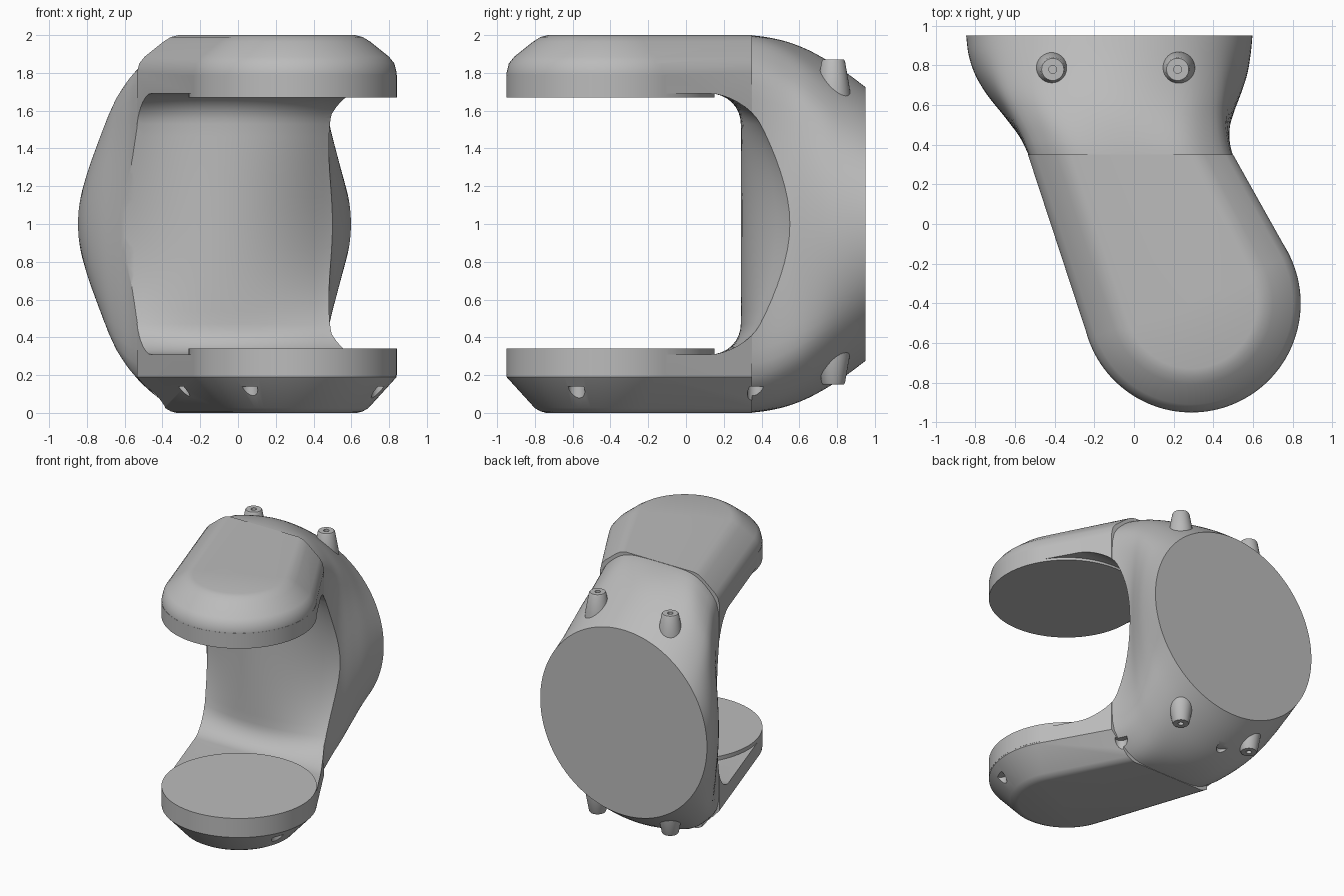
import bpy, bmesh, math
from mathutils import Vector, Matrix

if "Cube" in bpy.data.objects:
    bpy.data.objects.remove(bpy.data.objects["Cube"])

grey = bpy.data.materials.new("plain grey")
grey.use_nodes = True
GREY = (0.5, 0.5, 0.5, 1)
grey.diffuse_color = GREY
grey.node_tree.nodes["Principled BSDF"].inputs["Base Color"].default_value = GREY


def make(name, bm):
    bmesh.ops.recalc_face_normals(bm, faces=bm.faces)
    me = bpy.data.meshes.new(name)
    bm.to_mesh(me)
    bm.free()
    me.materials.append(grey)
    ob = bpy.data.objects.new(name, me)
    bpy.context.collection.objects.link(ob)
    return ob


def loft(name, rings):
    bm = bmesh.new()
    rows = [[bm.verts.new(p) for p in ring] for ring in rings]
    n = len(rows[0])
    for a, b in zip(rows, rows[1:]):
        for i in range(n):
            j = (i + 1) % n
            bm.faces.new((a[i], a[j], b[j], b[i]))
    bm.faces.new(rows[0])
    bm.faces.new(rows[-1])
    return make(name, bm)


def lathe(name, x, y, profile, sides=32):
    rings = [[(x + r * math.cos(math.tau * i / sides), y + r * math.sin(math.tau * i / sides), z)
              for i in range(sides)] for r, z in profile]
    return loft(name, rings)


def combine(target, other, operation):
    mod = target.modifiers.new(operation.lower(), 'BOOLEAN')
    mod.operation, mod.solver, mod.object = operation, 'EXACT', other
    bpy.context.view_layer.update()
    graph = bpy.context.evaluated_depsgraph_get()
    me = bpy.data.meshes.new_from_object(target.evaluated_get(graph))
    target.modifiers.clear()
    target.data = me
    bpy.data.objects.remove(other)


DX, DY, R = 0.29, -0.40, 0.55

# Front arm block: rounded plan outline stacked with chamfered rims
levels = [(0.21, 0), (0.18, 0.008), (0.15, 0.025), (0.02, 0.17), (0, 0.19),
          (0, 1.80), (0.012, 1.85), (0.04, 1.885), (0.14, 1.965), (0.18, 1.99), (0.22, 2.0)]
bm = bmesh.new()
for inset, z in levels:
    for i in range(96):
        a = math.tau * i / 96
        bm.verts.new((DX + (R - inset) * math.cos(a), DY + (R - inset) * math.sin(a), z))
    for x in (-0.535 + inset, 0.5 - inset):
        bm.verts.new((x, 0.35, z))
res = bmesh.ops.convex_hull(bm, input=bm.verts)
loose = [v for v in bm.verts if not v.link_faces]
bmesh.ops.delete(bm, geom=loose, context='VERTS')
bmesh.ops.dissolve_limit(bm, angle_limit=0.01, verts=bm.verts, edges=bm.edges)
link = make("link_body", bm)

# Rear housing: chamfered box section turning into the round mounting face
# each station: y, left, right, half height, boxiness
stations = [(0.22, -0.48, 0.55, 0.999, 1), (0.35, -0.533, 0.498, 0.998, 1),
            (0.45, -0.585, 0.485, 0.985, 0.9), (0.55, -0.66, 0.50, 0.96, 0.7),
            (0.65, -0.74, 0.537, 0.92, 0.47), (0.75, -0.80, 0.57, 0.865, 0.26),
            (0.85, -0.834, 0.588, 0.80, 0.1), (0.95, -0.847, 0.598, 0.725, 0)]


def smooth_stations(keys, steps):
    out = []
    for i in range(len(keys) - 1):
        p = [Vector(keys[min(max(i + k, 0), len(keys) - 1)]) for k in (-1, 0, 1, 2)]
        for s in range(steps):
            t = s / steps
            out.append(p[1] + 0.5 * t * ((p[2] - p[0]) + t * (2 * p[0] - 5 * p[1] + 4 * p[2] - p[3]
                       + t * (3 * (p[1] - p[2]) + p[3] - p[0]))))
    return out + [Vector(keys[-1])]


def section(y, left, right, h, box, n=112):
    c, w = (left + right) / 2, (right - left) / 2
    ring = []
    for i in range(n):
        a = math.tau * (i + 0.5) / n
        dx, dz = w * math.cos(a), h * math.sin(a)
        walls = (abs(dx) / w, abs(dz) / h, (abs(dx) + abs(dz)) / (w + h - 0.19))
        s = sum(q ** 24 for q in walls) ** (-1 / 24)
        s = 1 + (s - 1) * box
        ring.append((c + dx * s, y, 1 + dz * s))
    return ring


housing = loft("rear_housing", [section(*s) for s in smooth_stations(stations, 4)])
combine(link, housing, 'UNION')

# Opening between the arms, with filleted corners and a bowed back wall
TOP, WALL, FIL = 0.69, 0.29, 0.16
half = [(-1.5, TOP)]
for i in range(9):
    a = math.pi / 2 * (1 - i / 8)
    half.append((WALL - FIL + FIL * math.cos(a), TOP - FIL + FIL * math.sin(a)))
half += [(WALL, (TOP - FIL) * k / 8) for k in range(7, -1, -1)]
profile = half + [(y, -z) for y, z in reversed(half[:-1])]
rings = []
for i in range(49):
    x = -1.2 + 2.4 * i / 48
    bow = min(0.26, 0.75 * (x + 0.1) ** 2)
    rings.append([(x, y + (bow * (1 - (z / TOP) ** 2) if y > 0 else 0), 1 + z) for y, z in profile])
combine(link, loft("opening_cutter", rings), 'DIFFERENCE')

# Joint pads facing each other across the opening
for name, lo, hi in (("lower_pad", 0.2, 0.34), ("upper_pad", 1.67, 1.79)):
    combine(link, lathe(name, DX, DY, [(R + 0.001, lo), (R + 0.001, hi)], 128), 'UNION')

# Screw pockets around the bottom cover
for x, y in ((0.06, -0.85), (0.75, -0.58), (0.43, 0.37), (-0.3, -0.22), (-0.43, 0.35), (-0.2, 0.74)):
    combine(link, lathe("screw_pocket", x, y, [(0.045, -0.2), (0.045, 0.14)], 20), 'DIFFERENCE')

# Tapered screw bosses with a small hole, above and below the rear housing
boss = [(0.105, -0.32), (0.085, -0.14), (0.062, -0.01), (0.056, 0), (0.02, 0), (0.02, -0.03)]
for side, tip, sign in (("upper", 1.87, 1), ("lower", 0.15, -1)):
    for hand, x in (("right", -0.41), ("left", 0.22)):
        ob = lathe(side + "_" + hand + "_boss", x, 0.78, [(r, tip + sign * z) for r, z in boss])
        ob.select_set(True)

# Smooth shading with crisp rims
bpy.ops.object.select_all(action='DESELECT')
for ob in bpy.context.scene.objects:
    if ob.type == 'MESH':
        ob.select_set(True)
        bpy.context.view_layer.objects.active = ob
bpy.ops.object.shade_smooth_by_angle(angle=math.radians(32))
